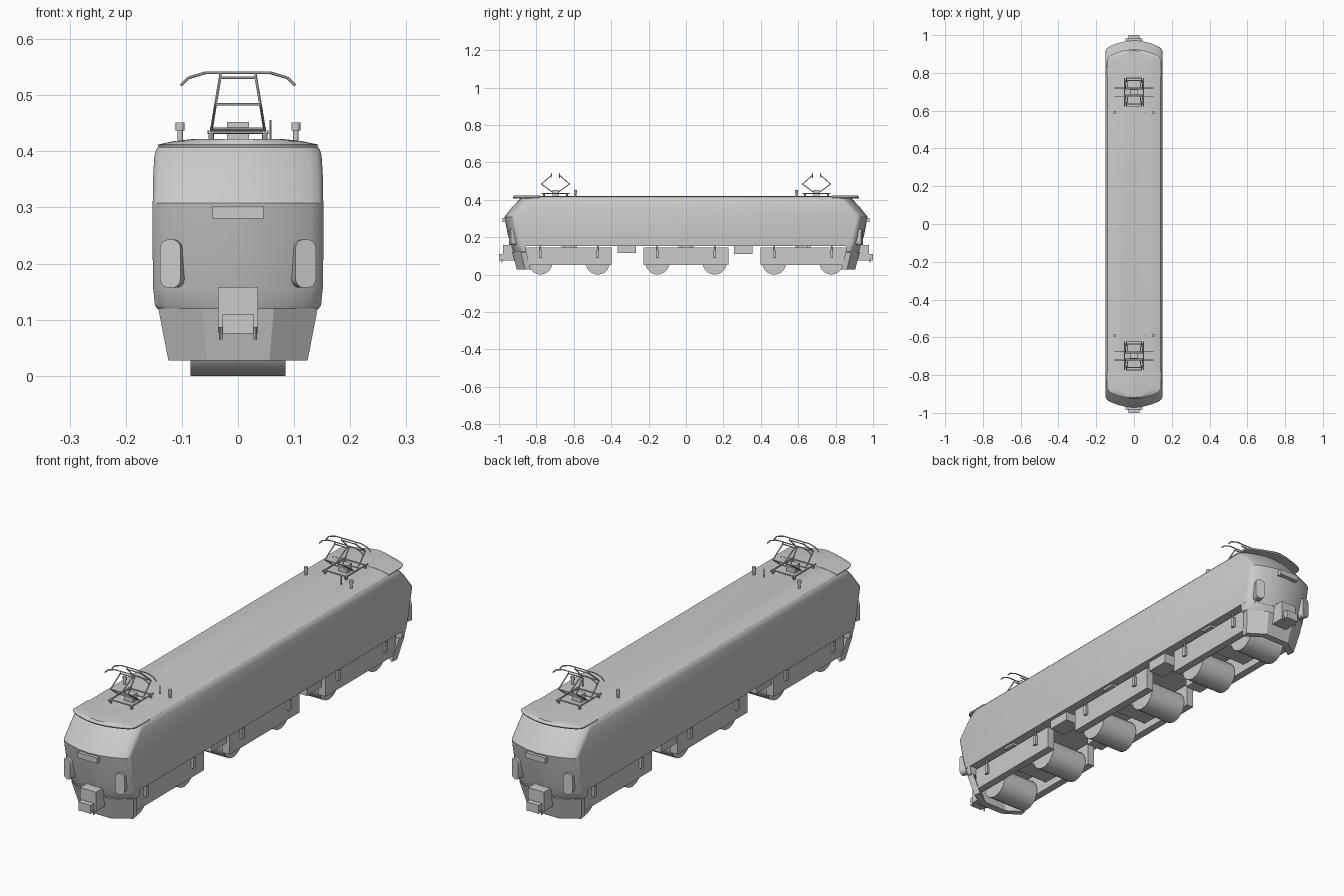
import bpy, bmesh, math
from mathutils import Vector, Matrix

if "Cube" in bpy.data.objects:
    bpy.data.objects.remove(bpy.data.objects["Cube"])


def finish(bm, name, smooth=None):
    bmesh.ops.recalc_face_normals(bm, faces=bm.faces)
    me = bpy.data.meshes.new(name)
    bm.to_mesh(me)
    bm.free()
    ob = bpy.data.objects.new(name, me)
    bpy.context.collection.objects.link(ob)
    if smooth:
        bpy.ops.object.select_all(action='DESELECT')
        ob.select_set(True)
        bpy.context.view_layer.objects.active = ob
        bpy.ops.object.shade_smooth_by_angle(angle=math.radians(smooth))
    return ob


def box(name, x, y, z, round_y=0, turn=0):
    """Box from (min, max) ranges, optionally rounding the edges along y."""
    bm = bmesh.new()
    size = [abs(r[1] - r[0]) for r in (x, y, z)]
    mid = [(r[0] + r[1]) / 2 for r in (x, y, z)]
    bmesh.ops.create_cube(bm, size=1)
    bmesh.ops.scale(bm, vec=size, verts=bm.verts)
    if round_y:
        edges = [e for e in bm.edges if abs(e.verts[0].co.y - e.verts[1].co.y) > 1e-5]
        bmesh.ops.bevel(bm, geom=edges, offset=round_y, segments=5, profile=0.5, affect='EDGES')
    bmesh.ops.rotate(bm, matrix=Matrix.Rotation(turn, 3, 'Z'), verts=bm.verts)
    bmesh.ops.translate(bm, vec=mid, verts=bm.verts)
    return finish(bm, name, 30 if round_y else None)


def rods(name, lines, r, seg=6):
    """Round bars along each polyline."""
    bm = bmesh.new()
    for line in lines:
        for a, b in zip(line, line[1:]):
            a, b = Vector(a), Vector(b)
            d = b - a
            m = Matrix.Translation((a + b) / 2) @ d.to_track_quat('Z', 'Y').to_matrix().to_4x4()
            bmesh.ops.create_cone(bm, cap_ends=True, segments=seg, radius1=r, radius2=r,
                                  depth=d.length, matrix=m)
    return finish(bm, name, 35)


def loft(name, rings, smooth=None):
    bm = bmesh.new()
    vr = [[bm.verts.new(p) for p in ring] for ring in rings]
    n = len(vr[0])
    for a, b in zip(vr, vr[1:]):
        for i in range(n):
            bm.faces.new((a[i], a[(i + 1) % n], b[(i + 1) % n], b[i]))
    bm.faces.new(vr[0])
    bm.faces.new(vr[-1])
    return finish(bm, name, smooth)


# Plan of the nose: fraction of half width, fraction of set-back
PLAN = [(0, 0), (.32, .08), (.62, .28), (.86, .52), (.95, .7), (.985, .85), (1, 1)]


def nose_plan(w, nose, s, drop=.062):
    half = [(fx * w, s * (nose - fd * drop)) for fx, fd in PLAN]
    return [(-x, y) for x, y in half[:0:-1]] + half


# Body shell: level outlines (z, half width, nose y)
LEVELS = [(.152, .151, .936), (.21, .152, .952), (.308, .152, .972), (.36, .151, .93),
          (.392, .149, .900), (.403, .146, .889), (.411, .139, .882), (.417, .115, .875),
          (.421, .08, .87)]
rings = []
for z, w, nose in LEVELS:
    front, back = nose_plan(w, nose, -1), nose_plan(w, nose, 1)[::-1]
    rings.append([(x, y, z) for x, y in front + back])
loft("body_shell", rings, 28)


def end_piece(name, levels, back, s, smooth=None):
    """Part that follows the nose plan and stops at a straight back edge."""
    rs = []
    for z, w, nose in levels:
        rs.append([(x, y, z) for x, y in nose_plan(w, nose, s) + [(w, s * back), (-w, s * back)]])
    loft(name, rs, smooth)


for s in (-1, 1):
    end = "front" if s < 0 else "rear"
    yr = lambda a, b: (min(s * a, s * b), max(s * a, s * b))

    # Lower nose and cab visor
    end_piece(end + "_lower_nose", [(.119, .143, .925), (.125, .148, .928), (.155, .151, .936)], .855, s, 28)
    end_piece(end + "_visor", [(.407, .141, .924), (.412, .143, .926), (.418, .115, .922),
                               (.422, .08, .92)], .78, s, 28)

    # Bent snow plough plate
    rings = []
    for z, w, nose in ((.027, .124, .905), (.12, .142, .928)):
        outer = [(-w, nose - .045), (-w * .45, nose), (w * .45, nose), (w, nose - .045)]
        inner = [(x * .97, y - .03) for x, y in outer[::-1]]
        rings.append([(x, s * y, z) for x, y in outer + inner])
    loft(end + "_plough", rings)

    # Headlights and marker box
    for m in (-1, 1):
        box(end + "_headlight", (m * .114 - .019, m * .114 + .019), yr(.895, .943), (.157, .243),
            round_y=.016, turn=-s * m * .28)
    box(end + "_marker_box", (-.045, .045), yr(.95, .982), (.28, .303))

    # Coupler
    box(end + "_coupler_housing", (-.036, .036), yr(.91, .978), (.076, .158))
    box(end + "_coupler_head", (-.028, .028), yr(.97, 1.0), (.075, .11))
    rods(end + "_coupler_pins", [[(m * .031, s * .983, .065), (m * .031, s * .983, .087)]
                                 for m in (-1, 1)], .003, 8)

    # Roof insulators
    for m in (-1, 1):
        p = (m * .103, s * .59)
        rods(end + "_insulator_post", [[(*p, .415), (*p, .45)]], .005, 12)
        rods(end + "_insulator_cap", [[(*p, .437), (*p, .451)]], .008, 12)
    rods(end + "_antenna", [[(.058, s * .59, .418), (.058, s * .59, .456)]], .002)

    # Pantograph base
    c = s * .698
    base = [[(m * .05, c - .075, .434), (m * .05, c + .075, .434)] for m in (-1, 1)]
    base += [[(-.054, c + d, .434), (.054, c + d, .434)] for d in (-.062, .062)]
    rods(end + "_pantograph_base", base, .0035)
    rods(end + "_pantograph_feet", [[(m * .048, c + d, .416), (m * .048, c + d, .436)]
                                    for m in (-1, 1) for d in (-.062, .062)], .005, 8)
    box(end + "_pantograph_drive", (-.02, .02), (c - .015, c + .015), (.42, .452))

    # Pantograph arms: lower and upper links with cross bars
    arms = []
    for d in (-1, 1):
        low, knee, top = (c + d * .015, .44), (c + d * .075, .484), (c + d * .022, .531)
        for m in (-1, 1):
            arms.append([(m * .047, *low), (m * .04, *knee), (m * .032, *top)])
        for w, p in ((.05, low), (.04, knee), (.034, top)):
            arms.append([(-w, *p), (w, *p)])
    rods(end + "_pantograph_arms", arms, .0025)

    # Contact bows with drooping horns
    bow = [(0, .54), (.058, .54), (.088, .531), (.102, .517)]
    bow = [(-x, z) for x, z in bow[:0:-1]] + bow
    rods(end + "_contact_bows", [[(x, c + d, z) for x, z in bow] for d in (-.022, .022)], .0025)
    rods(end + "_bow_links", [[(m * .032, c + d, .53), (m * .032, c + d, .54)]
                              for m in (-1, 1) for d in (-.022, .022)], .0025)

# Bogies: side frames, cross beam, wheelsets, dampers
for k in (-1, 0, 1):
    yc = k * .625
    for m in (-1, 1):
        box("bogie_side_frame", (m * .09, m * .122), (yc - .228, yc + .228), (.05, .145))
    box("bogie_cross_beam", (-.1, .1), (yc - .04, yc + .04), (.08, .155))
    for d in (-.153, .153):
        rods("wheelset", [[(-.085, yc + d, .064), (.085, yc + d, .064)]], .064, 20)
        for m in (-1, 1):
            box("damper", (m * .118, m * .132), (yc + d - .008, yc + d + .008), (.09, .132))
            rods("damper_rod", [[(m * .127, yc + d, .125), (m * .127, yc + d, .155)]], .004, 8)
    for m in (-1, 1):
        box("body_support", (m * .1, m * .14), (yc - .028, yc + .028), (.143, .154))

# Underfloor equipment boxes between bogies
for m in (-1, 1):
    for y0, z0 in ((-.316, .115), (.306, .11)):
        box("underfloor_box", (m * .06, m * .135), (y0 - .05, y0 + .05), (z0, .154))
